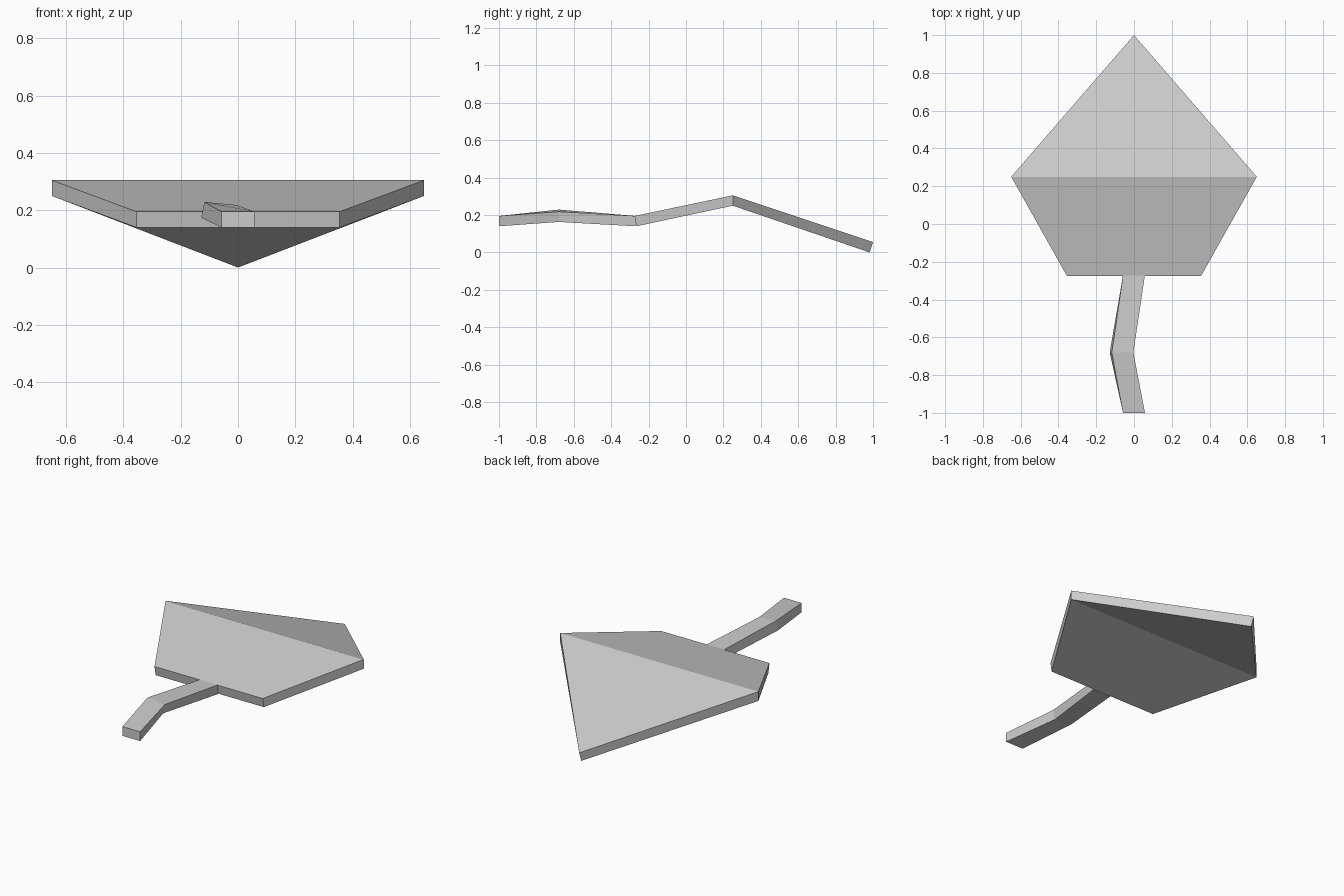
import bpy
import bmesh

cube = bpy.data.objects.get("Cube")
if cube:
    bpy.data.objects.remove(cube)

GREY = (0.6, 0.6, 0.6, 1)
grey = bpy.data.materials.new("plain grey")
grey.use_nodes = True
grey.diffuse_color = GREY
grey.node_tree.nodes["Principled BSDF"].inputs["Base Color"].default_value = GREY


def section(x, half, y, z, roll=0.0, lean=0.0, thick=0.055):
    """Four corners of a cross-section, z is the underside height."""
    return [(x - half - roll / 2, y + lean, z + roll),
            (x + half - roll / 2, y + lean, z),
            (x + half + roll / 2, y, z + thick),
            (x - half + roll / 2, y, z + thick + roll)]


def sweep(name, sections):
    """Join consecutive four-corner sections into a closed flat-shaded solid."""
    bm = bmesh.new()
    rings = [[bm.verts.new(p) for p in s] for s in sections]
    for a, b in zip(rings, rings[1:]):
        for i in range(4):
            j = (i + 1) % 4
            bm.faces.new((a[i], a[j], b[j], b[i]))
    bm.faces.new(rings[0])
    bm.faces.new(rings[-1])
    bmesh.ops.remove_doubles(bm, verts=bm.verts, dist=0.0005)
    bmesh.ops.recalc_face_normals(bm, faces=bm.faces)
    mesh = bpy.data.meshes.new(name)
    bm.to_mesh(mesh)
    bm.free()
    mesh.materials.append(grey)
    obj = bpy.data.objects.new(name, mesh)
    bpy.context.collection.objects.link(obj)
    return obj


# Folded leaf blade: blunt base, wide raised crease, pointed drooping tip
sweep("leaf_blade", [
    section(0, 0.355, -0.275, 0.14, lean=0.01),
    section(0, 0.65, 0.25, 0.25),
    section(0, 0, 1.0, 0.0, lean=-0.018),
])

# Crooked stem with a slightly twisted bend
sweep("leaf_stem", [
    section(0, 0.058, -1.0, 0.14),
    section(-0.066, 0.057, -0.68, 0.163, roll=0.011),
    section(0, 0.058, -0.27, 0.14),
])
